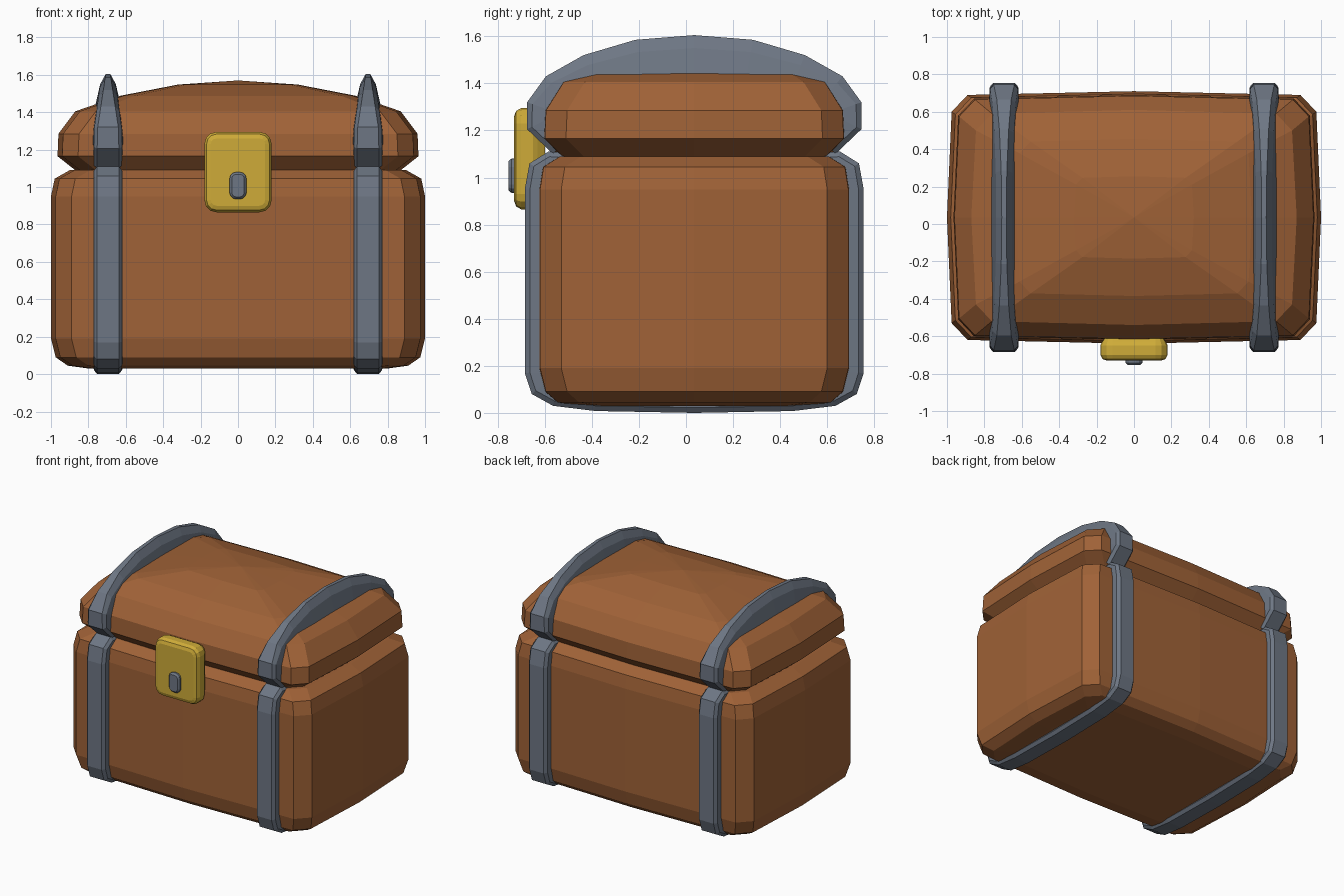
import bpy, bmesh, math
from mathutils import Vector

if "Cube" in bpy.data.objects:
    bpy.data.objects.remove(bpy.data.objects["Cube"])

CY = 0.035  # chest centre in y


def material(name, rgb):
    m = bpy.data.materials.new(name)
    m.diffuse_color = (*rgb, 1)
    m.use_nodes = True
    m.node_tree.nodes["Principled BSDF"].inputs["Base Color"].default_value = m.diffuse_color
    return m


wood = material("brown wood", (0.35, 0.122, 0.038))
iron = material("grey iron", (0.155, 0.183, 0.23))
gold = material("yellow brass", (0.62, 0.41, 0.04))


def loft(name, rings, mat, loop=False, apex=None):
    """Skin rings of points; cap the ends, or join them when loop is set."""
    bm = bmesh.new()
    rows = [[bm.verts.new(p) for p in r] for r in rings]
    n = len(rows[0])
    pairs = list(zip(rows, rows[1:]))
    if loop:
        pairs.append((rows[-1], rows[0]))
    for a, b in pairs:
        for i in range(n):
            j = (i + 1) % n
            bm.faces.new((a[i], a[j], b[j], b[i]))
    if not loop:
        bm.faces.new(rows[0])
        top = bm.faces.new(rows[-1])
        if apex:
            res = bmesh.ops.poke(bm, faces=[top])
            res["verts"][0].co = apex
    bmesh.ops.recalc_face_normals(bm, faces=bm.faces)
    me = bpy.data.meshes.new(name)
    bm.to_mesh(me)
    bm.free()
    me.materials.append(mat)
    ob = bpy.data.objects.new(name, me)
    bpy.context.collection.objects.link(ob)
    return ob


def box_ring(hx, hy, z, c=1.0):
    """Slightly bulging rectangle with cut corners."""
    a, b = (hx - 0.025 * c, hy - 0.11 * c), (hx - 0.11 * c, hy - 0.02 * c)
    pts = [(hx, 0), a, b, (0, hy), (-b[0], b[1]), (-a[0], a[1]),
           (-hx, 0), (-a[0], -a[1]), (-b[0], -b[1]), (0, -hy),
           (b[0], -b[1]), (a[0], -a[1])]
    return [(x, y + CY, z) for x, y in pts]


# chest body and domed lid
loft("chest_body", [box_ring(*r) for r in (
    (0.80, 0.50, 0.03), (0.91, 0.60, 0.045), (0.975, 0.65, 0.09),
    (1.0, 0.675, 0.19), (1.0, 0.675, 0.95), (0.98, 0.66, 1.045),
    (0.90, 0.59, 1.09))], wood)
loft("lid", [box_ring(*r) for r in (
    (0.87, 0.58, 1.09), (0.965, 0.655, 1.165), (0.96, 0.65, 1.285),
    (0.87, 0.575, 1.405), (0.63, 0.42, 1.488, 0.7), (0.32, 0.22, 1.548, 0.4))],
    wood, apex=(0, CY, 1.57))


def band(name, x, half, loop):
    """Iron band along a mirrored y-z path; its crest narrows toward the top."""
    path = half + [(-y, z) for y, z in reversed(half) if y > 0]
    n = len(path)
    rings = []
    for i, (y, z) in enumerate(path):
        p = path[(i - 1) % n] if loop or i else path[i]
        q = path[(i + 1) % n] if loop or i < n - 1 else path[i]
        d = Vector((q[0] - p[0], q[1] - p[1])).normalized()
        inward = Vector((-d.y, d.x))
        t = min(1, max(0, (z - 1.3) / 0.305))
        side = ((0.058, 0), (0.076, 0.022), (0.08, 0.09))
        crest = ((0.012, 0), (0.042, 0.055), (0.075, 0.2))
        sec = [(s[0] + (c[0] - s[0]) * t, s[1] + (c[1] - s[1]) * t)
               for s, c in zip(side, crest)]
        sec = [(-w, k) for w, k in reversed(sec)] + sec
        rings.append([(x + w, CY + y + inward.x * k, z + inward.y * k)
                      for w, k in sec])
    return loft(name, rings, iron, loop)


# iron bands, one pair on the body and one on the lid
body_path = [(0, 0.0), (0.42, 0.008), (0.60, 0.03), (0.69, 0.08), (0.72, 0.17),
             (0.72, 0.95), (0.70, 1.06), (0.62, 1.11), (0.5, 1.105), (0, 1.1)]
lid_path = [(0.60, 1.10), (0.71, 1.205), (0.71, 1.32), (0.63, 1.43),
            (0.47, 1.52), (0.25, 1.585), (0, 1.605)]
for label, sx in (("left", -0.695), ("right", 0.695)):
    # the body loop touches the axis twice, so its mirror skips both ends
    band("body_band_" + label, sx, body_path, True)
    band("lid_band_" + label, sx, lid_path, False)


def plate(name, hx, z0, z1, rad, ys, mat):
    """Rounded plate facing -y; ys lists (y, inset) layers."""
    zc, hz = (z0 + z1) / 2, (z1 - z0) / 2
    rings = []
    for y, ins in ys:
        ring = []
        for k in range(4):
            sx, sz = ((1, 1), (-1, 1), (-1, -1), (1, -1))[k]
            for s in range(4):
                a = math.radians(90 * k + 30 * s)
                r = max(rad - ins, 0.005)
                ring.append((sx * (hx - ins - r) + r * math.cos(a), y,
                             zc + sz * (hz - ins - r) + r * math.sin(a)))
        rings.append(ring)
    return loft(name, rings, mat)


# lock plate and keyhole stud
plate("lock_plate", 0.18, 0.865, 1.295, 0.065,
      ((-0.60, 0.03), (-0.63, 0.01), (-0.65, 0), (-0.70, 0), (-0.722, 0.012), (-0.73, 0.035)), gold)
plate("keyhole_stud", 0.045, 0.935, 1.08, 0.035,
      ((-0.70, 0), (-0.742, 0), (-0.755, 0.012)), iron)
